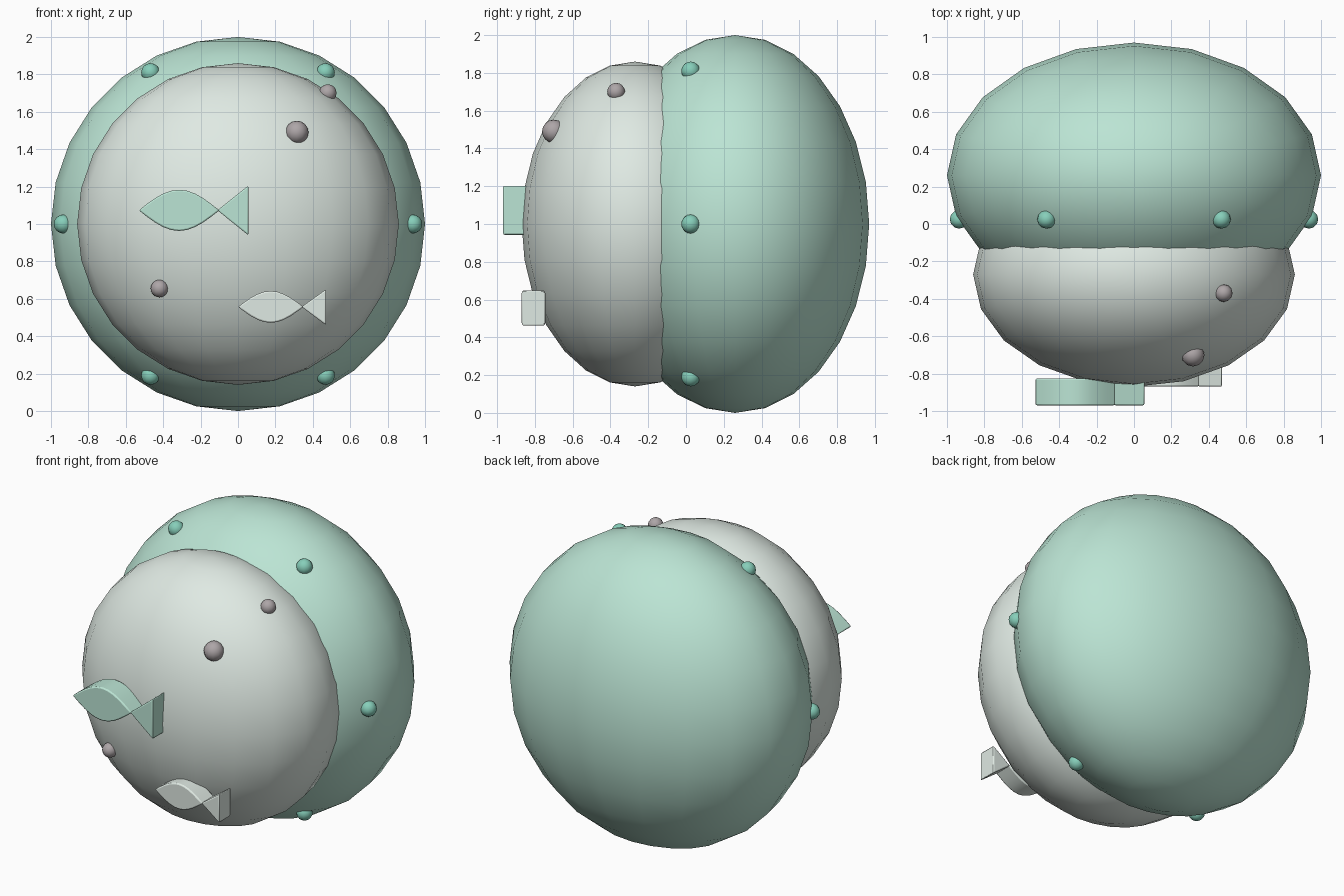
import bpy, bmesh, math

if "Cube" in bpy.data.objects:
    bpy.data.objects.remove(bpy.data.objects["Cube"])


def material(name, rgb):
    m = bpy.data.materials.new(name)
    m.diffuse_color = (*rgb, 1)
    m.use_nodes = True
    m.node_tree.nodes["Principled BSDF"].inputs["Base Color"].default_value = m.diffuse_color
    return m


mint = material("mint", (0.50, 0.78, 0.66))
pale = material("pale", (0.74, 0.82, 0.77))
teal = material("teal", (0.24, 0.62, 0.49))
grey = material("grey", (0.42, 0.38, 0.39))


def ball(name, loc, radii, mat, segs, rings):
    bpy.ops.mesh.primitive_uv_sphere_add(segments=segs, ring_count=rings, radius=1, location=loc)
    ob = bpy.context.object
    ob.name = name
    ob.scale = radii
    bpy.ops.object.transform_apply(location=False, rotation=False, scale=True)
    ob.data.materials.append(mat)
    bpy.ops.object.shade_smooth()
    return ob


def plate(name, outline, y0, y1, mat):
    # extrude an x/z outline along y, with softened edges
    bm = bmesh.new()
    face = bm.faces.new([bm.verts.new((x, y0, z)) for x, z in outline])
    new = bmesh.ops.extrude_face_region(bm, geom=[face])["geom"]
    bmesh.ops.translate(bm, vec=(0, y1 - y0, 0),
                        verts=[v for v in new if isinstance(v, bmesh.types.BMVert)])
    bmesh.ops.recalc_face_normals(bm, faces=bm.faces)
    me = bpy.data.meshes.new(name)
    bm.to_mesh(me)
    bm.free()
    ob = bpy.data.objects.new(name, me)
    bpy.context.collection.objects.link(ob)
    me.materials.append(mat)
    bev = ob.modifiers.new("soft_edge", "BEVEL")
    bev.width = 0.008
    bev.segments = 2
    bev.limit_method = "ANGLE"
    bev.angle_limit = math.radians(50)
    bpy.ops.object.select_all(action="DESELECT")
    ob.select_set(True)
    bpy.context.view_layer.objects.active = ob
    bpy.ops.object.shade_smooth_by_angle(angle=math.radians(40))
    return ob


def fish(name, x, z, length, half_h, tail_len, tail_top, tail_bottom, y0, y1, mat):
    n = 10
    top = [(x + length * i / n, z + half_h * math.sin(math.pi * i / n)) for i in range(n + 1)]
    low = [(px, 2 * z - pz) for px, pz in reversed(top[1:-1])]
    plate(name + "_body", top + low, y0, y1, mat)
    tip = x + length - 0.01
    end = x + length + tail_len
    plate(name + "_tail", [(tip, z), (end, tail_top), (end, tail_bottom)], y0, y1, mat)


# two overlapping rounded shells
ball("back_shell", (0, 0.26, 1), (1, 0.71, 1), mint, 20, 14)
ball("front_shell", (0, -0.27, 1), (0.86, 0.60, 0.86), pale, 20, 14)

# ring of studs on the back shell
for i in range(6):
    a = math.radians(60 * i)
    ball(f"rim_stud_{i + 1}", (0.935 * math.cos(a), 0.025, 1 + 0.935 * math.sin(a)),
         (0.05, 0.05, 0.05), teal, 12, 8)

# grey bumps on the front shell
for i, (x, y, z, r) in enumerate([(0.315, -0.70, 1.49, 0.062),
                                  (0.48, -0.37, 1.70, 0.047),
                                  (-0.42, -0.735, 0.655, 0.047)]):
    ball(f"grey_bump_{i + 1}", (x, y, z), (r, r, r), grey, 12, 8)

# fish ornaments
fish("large_fish", -0.53, 1.073, 0.43, 0.11, 0.155, 1.205, 0.94, -0.97, -0.825, mint)
fish("small_fish", 0.0, 0.557, 0.35, 0.085, 0.12, 0.65, 0.46, -0.87, -0.745, pale)
